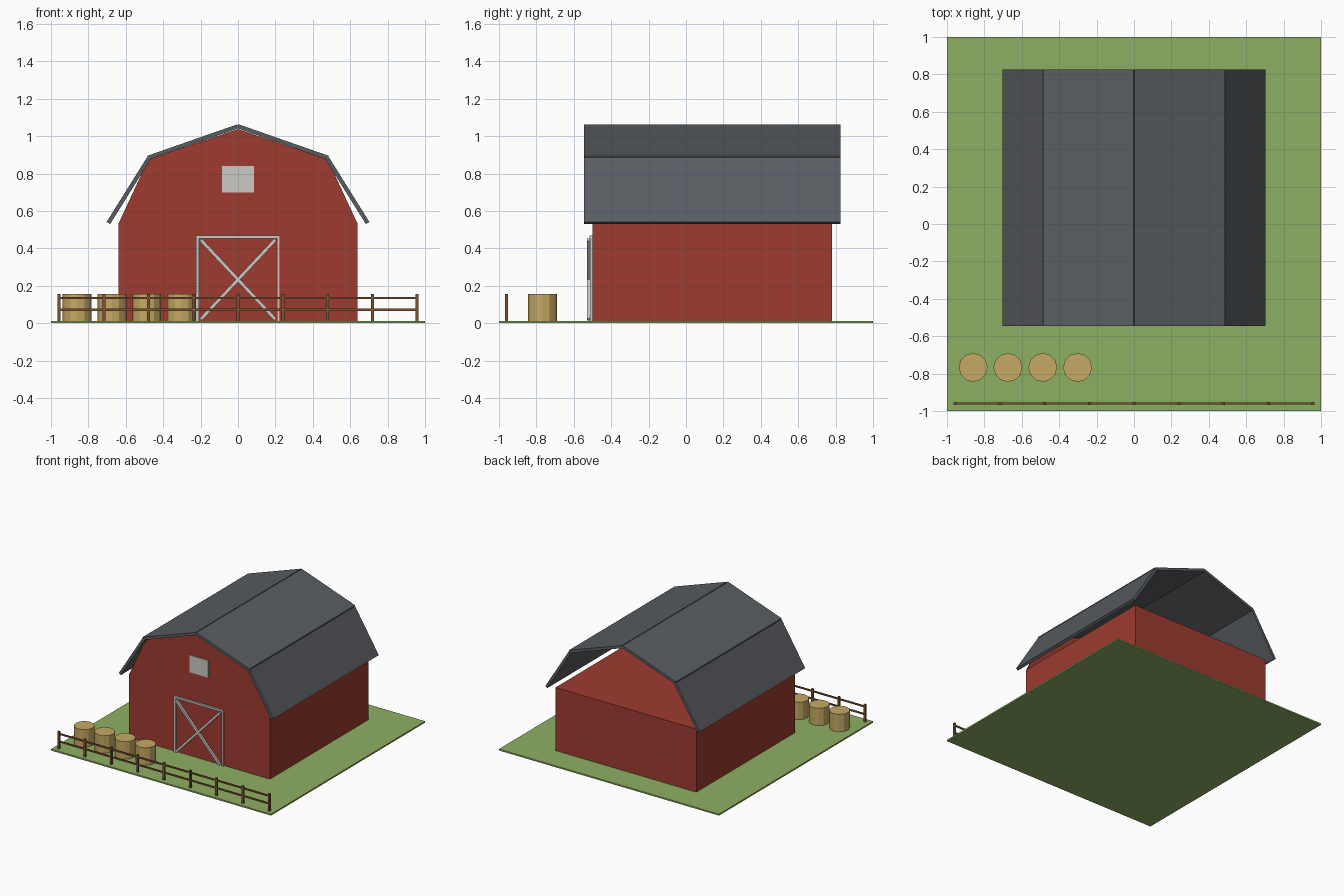
import bpy, bmesh, math
from mathutils import Matrix, Vector

cube = bpy.data.objects.get("Cube")
if cube:
    bpy.data.objects.remove(cube, do_unlink=True)


def material(name, rgb):
    m = bpy.data.materials.new(name)
    m.use_nodes = True
    m.diffuse_color = (*rgb, 1)
    m.node_tree.nodes["Principled BSDF"].inputs["Base Color"].default_value = (*rgb, 1)
    return m


GRASS = material("grass_green", (0.27, 0.43, 0.125))
RED = material("barn_red", (0.34, 0.044, 0.028))
ROOF = material("roof_grey", (0.10, 0.11, 0.12))
WHITE = material("trim_white", (0.6, 0.59, 0.56))
STRAW = material("straw", (0.56, 0.4, 0.13))
WOOD = material("fence_wood", (0.2, 0.085, 0.032))


def finish(name, bm, mat):
    bmesh.ops.recalc_face_normals(bm, faces=bm.faces)
    mesh = bpy.data.meshes.new(name)
    bm.to_mesh(mesh)
    bm.free()
    mesh.materials.append(mat)
    obj = bpy.data.objects.new(name, mesh)
    bpy.context.collection.objects.link(obj)
    return obj


def box(name, lo, hi, mat):
    lo, hi = Vector(lo), Vector(hi)
    bm = bmesh.new()
    bmesh.ops.create_cube(bm, size=1, matrix=Matrix.Translation((lo + hi) / 2)
                          @ Matrix.Diagonal((*(hi - lo), 1)))
    return finish(name, bm, mat)


def beam(name, a, b, width, y0, y1, mat):
    """Straight bar between two (x, z) points, spanning y0 to y1."""
    a, b = Vector(a), Vector(b)
    d, mid = b - a, (a + b) / 2
    bm = bmesh.new()
    bmesh.ops.create_cube(bm, size=1, matrix=Matrix.Translation((mid.x, (y0 + y1) / 2, mid.y))
                          @ Matrix.Rotation(-math.atan2(d.y, d.x), 4, "Y")
                          @ Matrix.Diagonal((d.length, y1 - y0, width, 1)))
    return finish(name, bm, mat)


# Ground and barn body
box("ground", (-1, -1, 0), (1, 1, 0.012), GRASS)
box("barn_walls", (-0.64, -0.5, 0.005), (0.64, 0.78, 0.53), RED)

# Front gable: a thin plate standing on the front wall
bm = bmesh.new()
outline = [(-0.64, 0.53), (0.64, 0.53), (0.48, 0.875), (0, 1.038), (-0.48, 0.875)]
face = bm.faces.new([bm.verts.new((x, -0.5, z)) for x, z in outline])
side = bmesh.ops.extrude_face_region(bm, geom=[face], use_keep_orig=True)["geom"]
bmesh.ops.translate(bm, vec=(0, 0.01, 0),
                    verts=[v for v in side if isinstance(v, bmesh.types.BMVert)])
finish("front_gable", bm, RED)

# Gambrel roof panels
for s, label in ((1, "left"), (-1, "right")):
    beam(f"upper_roof_{label}", (0, 1.053), (s * 0.483, 0.884), 0.022, -0.545, 0.825, ROOF)
    beam(f"lower_roof_{label}", (s * 0.478, 0.88), (s * 0.693, 0.536), 0.022, -0.545, 0.825, ROOF)

# Door frame with crossed braces
for s, label in ((1, "left"), (-1, "right")):
    beam(f"door_post_{label}", (s * 0.217, 0.005), (s * 0.217, 0.47), 0.016, -0.514, -0.5, WHITE)
    beam(f"door_brace_{label}", (-s * 0.2, 0.02), (s * 0.2, 0.447), 0.018, -0.528, -0.51, WHITE)
beam("door_lintel", (-0.225, 0.462), (0.225, 0.462), 0.016, -0.515, -0.5, WHITE)

# Loft window
box("loft_window", (-0.085, -0.508, 0.7), (0.085, -0.499, 0.84), WHITE)

# Round straw bales
for i in range(4):
    bm = bmesh.new()
    bmesh.ops.create_cone(bm, cap_ends=True, segments=12, radius1=0.077, radius2=0.077, depth=0.15,
                          matrix=Matrix.Translation((-0.86 + i * 0.186, -0.767, 0.08)))
    finish(f"straw_bale_{i + 1}", bm, STRAW)

# Fence
for i in range(9):
    x = -0.957 + i * 0.2393
    box(f"fence_post_{i + 1}", (x - 0.008, -0.968, 0.005), (x + 0.008, -0.952, 0.155), WOOD)
for label, z in (("lower", 0.072), ("upper", 0.135)):
    beam(f"fence_rail_{label}", (-0.957, z), (0.957, z), 0.012, -0.965, -0.955, WOOD)
